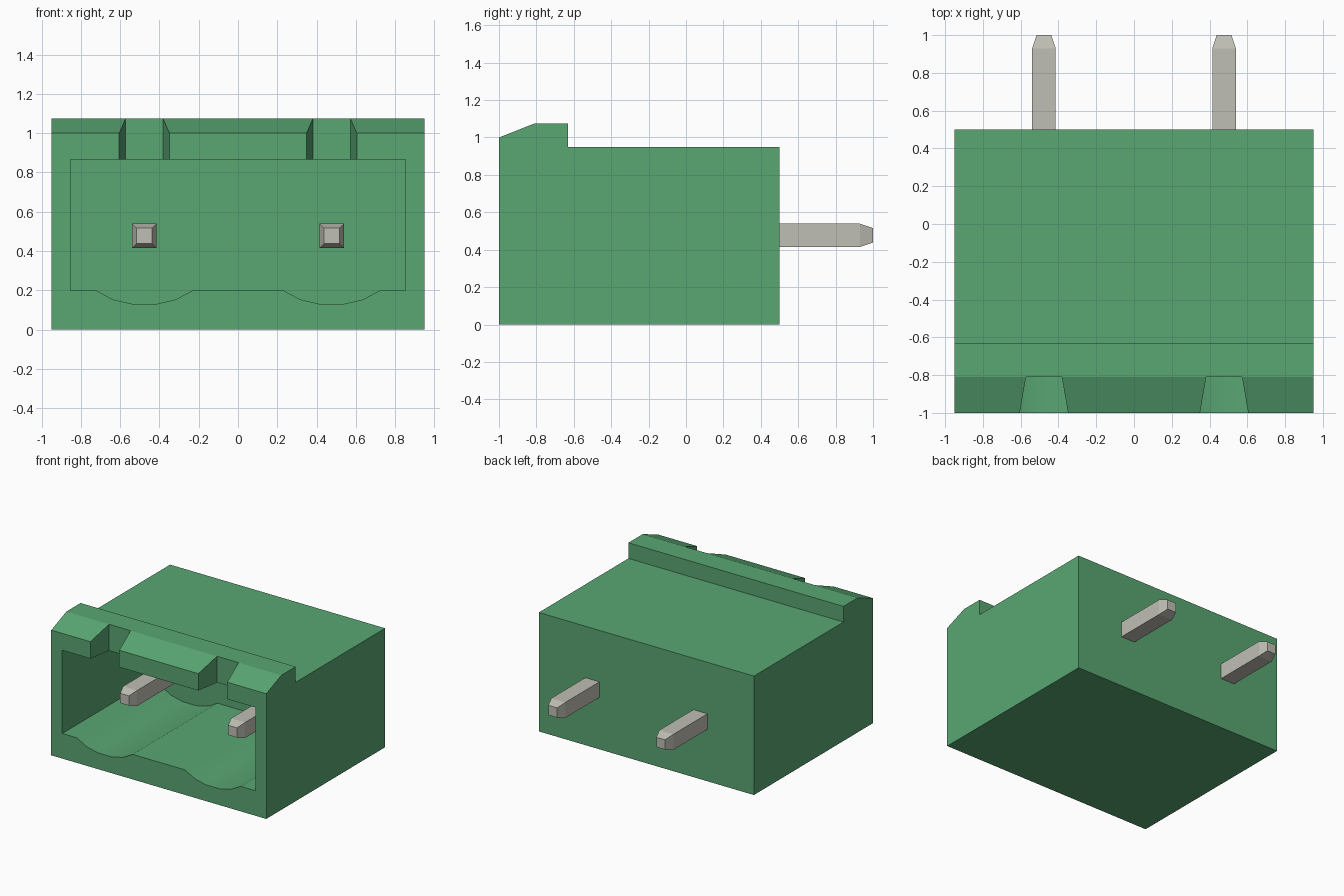
import bpy
import bmesh
import math
from mathutils import Vector

default = bpy.data.objects.get("Cube")
if default:
    bpy.data.objects.remove(default, do_unlink=True)


def material(name, rgb):
    mat = bpy.data.materials.new(name)
    mat.use_nodes = True
    colour = (*rgb, 1)
    mat.diffuse_color = colour
    mat.node_tree.nodes["Principled BSDF"].inputs["Base Color"].default_value = colour
    return mat


green = material("green plastic", (0.1, 0.38, 0.17))
metal = material("tinned metal", (0.53, 0.52, 0.46))


def extrude_profile(name, points, offset, mat):
    """Make a solid from a closed 3D outline swept along offset."""
    bm = bmesh.new()
    face = bm.faces.new([bm.verts.new(p) for p in points])
    swept = bmesh.ops.extrude_face_region(bm, geom=[face])["geom"]
    bmesh.ops.translate(bm, vec=Vector(offset),
                        verts=[v for v in swept if isinstance(v, bmesh.types.BMVert)])
    bmesh.ops.recalc_face_normals(bm, faces=bm.faces)
    return add_object(name, bm, mat)


def add_object(name, bm, mat):
    mesh = bpy.data.meshes.new(name)
    bm.to_mesh(mesh)
    bm.free()
    mesh.materials.append(mat)
    obj = bpy.data.objects.new(name, mesh)
    bpy.context.scene.collection.objects.link(obj)
    return obj


def activate(obj):
    bpy.ops.object.select_all(action='DESELECT')
    obj.select_set(True)
    bpy.context.view_layer.objects.active = obj


def cut(target, cutter):
    cutter.hide_render = True
    mod = target.modifiers.new("cut", 'BOOLEAN')
    mod.operation = 'DIFFERENCE'
    mod.solver = 'EXACT'
    mod.object = cutter
    activate(target)
    bpy.ops.object.modifier_apply(modifier=mod.name)
    bpy.data.objects.remove(cutter, do_unlink=True)


PITCH = 0.477          # distance of each pin from the middle
HALF_WIDTH = 0.95

# Housing: side profile with the raised, chamfered front lip
side = [(-1, 0), (0.5, 0), (0.5, 0.95), (-0.63, 0.95),
        (-0.63, 1.075), (-0.81, 1.075), (-1, 1)]
housing = extrude_profile("housing", [(-HALF_WIDTH, y, z) for y, z in side],
                          (2 * HALF_WIDTH, 0, 0), green)

# Socket opening with two shallow rounded grooves in its floor
groove = [(-0.247, 0.2), (-0.16, 0.153), (-0.06, 0.13),
          (0.06, 0.13), (0.16, 0.153), (0.247, 0.2)]
opening = [(-0.853, 0.865), (-0.853, 0.2)]
for centre in (-PITCH, PITCH):
    opening += [(centre + x, z) for x, z in groove]
opening += [(0.853, 0.2), (0.853, 0.865)]
cut(housing, extrude_profile("socket_cutter", [(x, -1.2, z) for x, z in opening],
                             (0, 1.27, 0), green))

# Flared keying notches through the lip
for centre in (-PITCH, PITCH):
    plan = [(-0.145, -1.1), (0.145, -1.1), (0.095, -0.81), (-0.095, -0.81)]
    cut(housing, extrude_profile("notch_cutter", [(centre + x, y, 0.7) for x, y in plan],
                                 (0, 0, 0.5), green))

activate(housing)
bpy.ops.object.shade_smooth_by_angle(angle=math.radians(20))

# Square pins with tapered ends
def pin(name, x):
    bm = bmesh.new()
    sections = [(-0.75, 0.039), (-0.68, 0.062), (0.93, 0.062), (1, 0.039)]
    rings = [[bm.verts.new((x + sx * r, y, PITCH + sz * r))
              for sx, sz in ((-1, -1), (1, -1), (1, 1), (-1, 1))]
             for y, r in sections]
    for a, b in zip(rings, rings[1:]):
        for i in range(4):
            j = (i + 1) % 4
            bm.faces.new((a[i], a[j], b[j], b[i]))
    bm.faces.new(rings[0])
    bm.faces.new(rings[-1])
    bmesh.ops.recalc_face_normals(bm, faces=bm.faces)
    return add_object(name, bm, metal)


pin("right_pin", -PITCH)
pin("left_pin", PITCH)
